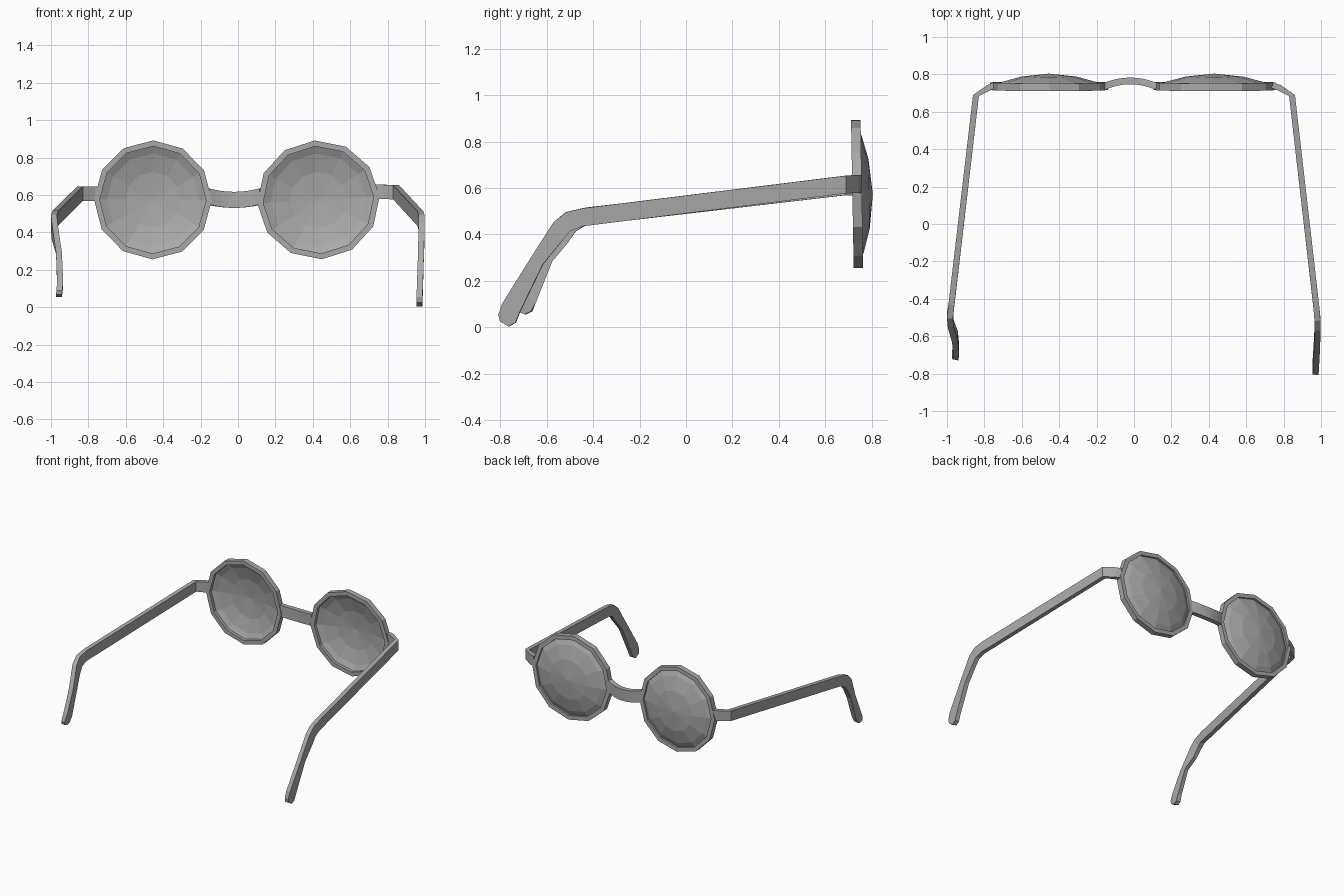
import bpy
import bmesh
from math import sin, cos, radians, pi
from mathutils import Vector

if "Cube" in bpy.data.objects:
    bpy.data.objects.remove(bpy.data.objects["Cube"])

grey = bpy.data.materials.new("plain_grey")
grey.use_nodes = True
COLOUR = (0.4, 0.4, 0.4, 1)
grey.diffuse_color = COLOUR
grey.node_tree.nodes["Principled BSDF"].inputs["Base Color"].default_value = COLOUR

SIDES = 12
LENS_Z = 0.574


def finish(name, bm):
    bmesh.ops.remove_doubles(bm, verts=bm.verts, dist=0.0001)
    bmesh.ops.recalc_face_normals(bm, faces=bm.faces)
    mesh = bpy.data.meshes.new(name)
    bm.to_mesh(mesh)
    bm.free()
    mesh.materials.append(grey)
    obj = bpy.data.objects.new(name, mesh)
    bpy.context.collection.objects.link(obj)
    return obj


def lathe(name, profile, closed, cx, turn, stretch):
    """Turn a (radius, y) profile around the lens axis, with a slight forward tilt."""
    bm = bmesh.new()
    rings = []
    for i in range(SIDES):
        a = 2 * pi * i / SIDES + radians(turn)
        ring = []
        for r, y in profile:
            z = r * sin(a)
            ring.append(bm.verts.new((cx + stretch * r * cos(a), y - 0.018 * z, LENS_Z + z)))
        rings.append(ring)
    n = len(profile)
    for i in range(SIDES):
        a, b = rings[i], rings[(i + 1) % SIDES]
        for j in range(n if closed else n - 1):
            k = (j + 1) % n
            bm.faces.new((a[j], a[k], b[k], b[j]))
    bmesh.ops.dissolve_degenerate(bm, edges=bm.edges, dist=0.0001)
    return finish(name, bm)


def sweep(name, stations, width):
    """Rectangular bar through stations of (x, y top, z top, y bottom, z bottom)."""
    bm = bmesh.new()
    mids = [Vector((x, (yt + yb) / 2)) for x, yt, zt, yb, zb in stations]
    loops = []
    for i, (x, yt, zt, yb, zb) in enumerate(stations):
        t = (mids[min(i + 1, len(mids) - 1)] - mids[max(i - 1, 0)]).normalized()
        nx, ny = -t.y * width / 2, t.x * width / 2
        corners = ((x + nx, yt + ny, zt), (x - nx, yt - ny, zt),
                   (x - nx, yb - ny, zb), (x + nx, yb + ny, zb))
        loops.append([bm.verts.new(c) for c in corners])
    for a, b in zip(loops, loops[1:]):
        for j in range(4):
            k = (j + 1) % 4
            bm.faces.new((a[j], a[k], b[k], b[j]))
    bm.faces.new(loops[0])
    bm.faces.new(loops[-1])
    return finish(name, bm)


# Rims and domed lenses
rim_profile = [(0.318, 0.716), (0.318, 0.757), (0.287, 0.757), (0.287, 0.716)]
lens_profile = [(0.289, 0.742), (0.25, 0.761), (0.15, 0.788), (0, 0.804)]
for side, cx, turn, stretch in (("right", -0.455, -0.5, 0.99), ("left", 0.43, 3.3, 1.03)):
    lathe(side + "_rim", rim_profile, True, cx, turn, stretch)
    lens = lathe(side + "_lens", lens_profile, False, cx, turn, stretch)
    shell = lens.modifiers.new("thickness", "SOLIDIFY")
    shell.thickness = 0.004

# Bridge arching backwards and sagging slightly
bridge = []
for i in range(9):
    u = i / 4 - 1
    y = 0.735 + 0.03 * (1 - u * u)
    z = 0.617 + 0.018 * u * u
    bridge.append((-0.02 + 0.14 * u, y, z, y, z - 0.086))
sweep("bridge", bridge, 0.036)

# Temples, each running from the hinge around the ear to the tip
left_temple = [
    (0.74, 0.742, 0.655, 0.742, 0.578),
    (0.78, 0.727, 0.655, 0.727, 0.578),
    (0.845, 0.687, 0.653, 0.687, 0.577),
    (0.975, -0.444, 0.513, -0.448, 0.435),
    (0.981, -0.517, 0.496, -0.50, 0.414),
    (0.982, -0.57, 0.453, -0.535, 0.37),
    (0.978, -0.68, 0.28, -0.616, 0.27),
    (0.972, -0.79, 0.103, -0.715, 0.065),
    (0.97, -0.806, 0.056, -0.733, 0.02),
    (0.969, -0.80, 0.026, -0.763, 0.004),
]
right_temple = [
    (-0.745, 0.742, 0.645, 0.742, 0.567),
    (-0.78, 0.727, 0.645, 0.727, 0.567),
    (-0.845, 0.687, 0.645, 0.687, 0.569),
    (-0.976, -0.43, 0.516, -0.435, 0.438),
    (-0.984, -0.505, 0.495, -0.474, 0.414),
    (-0.98, -0.55, 0.45, -0.515, 0.36),
    (-0.957, -0.63, 0.29, -0.578, 0.285),
    (-0.951, -0.705, 0.14, -0.645, 0.11),
    (-0.955, -0.726, 0.09, -0.664, 0.069),
    (-0.957, -0.72, 0.068, -0.69, 0.056),
]
sweep("left_temple", left_temple, 0.032)
sweep("right_temple", right_temple, 0.032)
